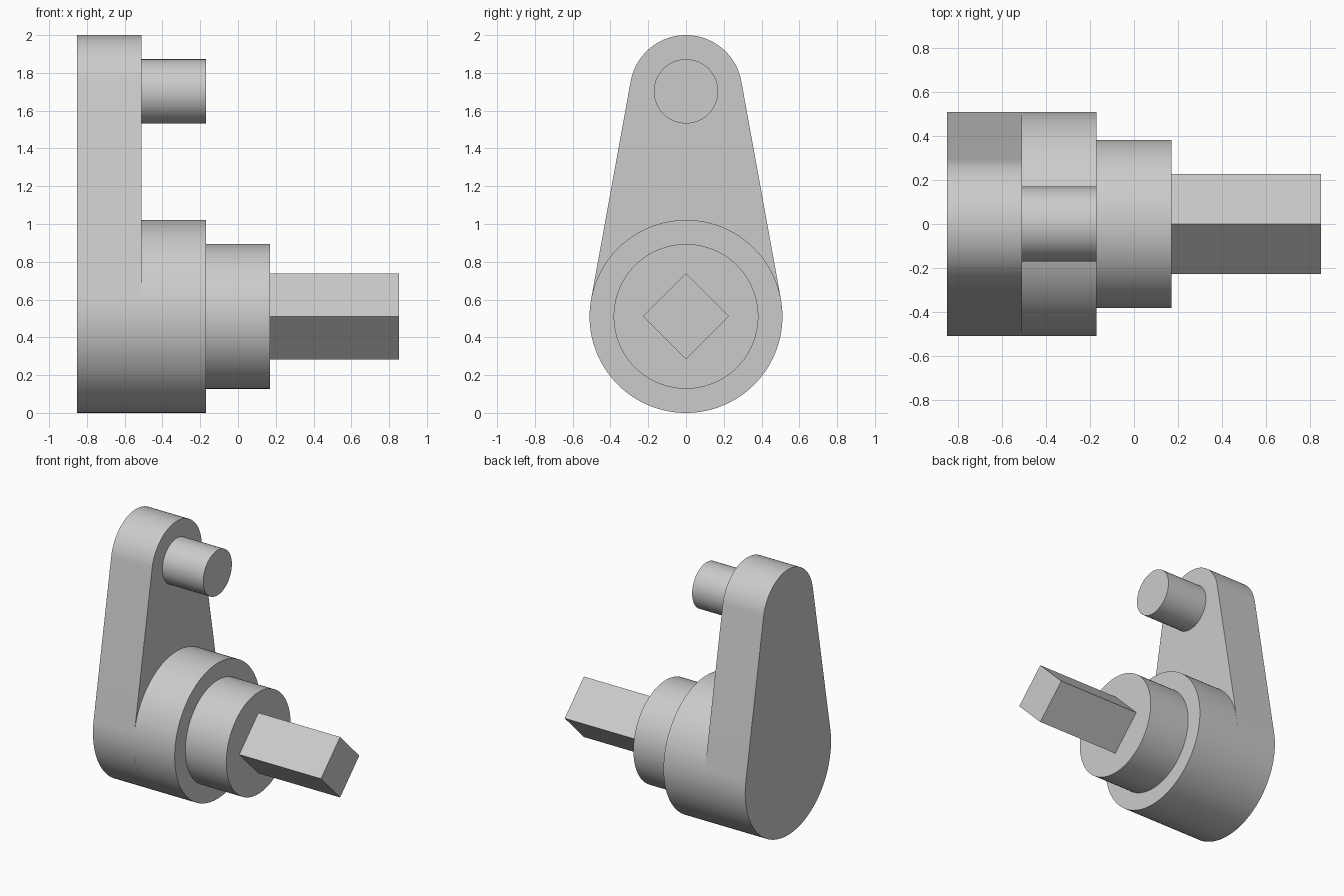
import bpy
import bmesh
from math import sin, cos, pi, asin, radians

cube = bpy.data.objects.get("Cube")
if cube:
    bpy.data.objects.remove(cube, do_unlink=True)

U = 2 / 11.75                 # module on which all sizes are based
AXLE_Z = 3 * U                # height of the main axis
PIN_Z = 10 * U                # height of the handle pin

grey = bpy.data.materials.new("plain grey")
grey.use_nodes = True
colour = (0.6, 0.6, 0.6, 1)
grey.diffuse_color = colour
grey.node_tree.nodes["Principled BSDF"].inputs["Base Color"].default_value = colour


def arc(radius, z, start, end, steps):
    """Points of an arc in the y-z plane."""
    angles = [start + (end - start) * i / steps for i in range(steps + 1)]
    return [(radius * cos(a), z + radius * sin(a)) for a in angles]


def circle(radius, z, sides):
    return arc(radius, z, 0, 2 * pi, sides)[:-1]


def extrude_x(name, profile, x0, x1, back_cap=False):
    """Extrude a y-z profile along x; a back cap is only needed on the free side."""
    bm = bmesh.new()
    back, front = ([bm.verts.new((x, y, z)) for y, z in profile] for x in (x0, x1))
    n = len(profile)
    for i in range(n):
        j = (i + 1) % n
        bm.faces.new((back[i], back[j], front[j], front[i]))
    bm.faces.new(front)
    if back_cap:
        bm.faces.new(back[::-1])
    bmesh.ops.recalc_face_normals(bm, faces=bm.faces)
    mesh = bpy.data.meshes.new(name)
    bm.to_mesh(mesh)
    bm.free()
    mesh.materials.append(grey)
    obj = bpy.data.objects.new(name, mesh)
    bpy.context.collection.objects.link(obj)
    bpy.ops.object.select_all(action="DESELECT")
    obj.select_set(True)
    bpy.context.view_layer.objects.active = obj
    bpy.ops.object.shade_smooth_by_angle(angle=radians(30))
    return obj


# Tapered arm: two arcs joined by their common tangents
big, small = 3 * U, 1.75 * U
tilt = asin((big - small) / (PIN_Z - AXLE_Z))
arm_profile = (arc(small, PIN_Z, tilt, pi - tilt, 48)
               + arc(big, AXLE_Z, pi - tilt, 2 * pi + tilt, 72))
extrude_x("crank_arm", arm_profile, -5 * U, -3 * U, back_cap=True)

# Handle pin at the narrow end
extrude_x("handle_pin", circle(U, PIN_Z, 96), -3 * U, -U)

# Stepped hub and square shaft at the wide end
extrude_x("hub", circle(big, AXLE_Z, 128), -3 * U, -U)
extrude_x("shaft_collar", circle(2.25 * U, AXLE_Z, 128), -U, U)
extrude_x("square_shaft", circle(1.338 * U, AXLE_Z, 4), U, 5 * U)
